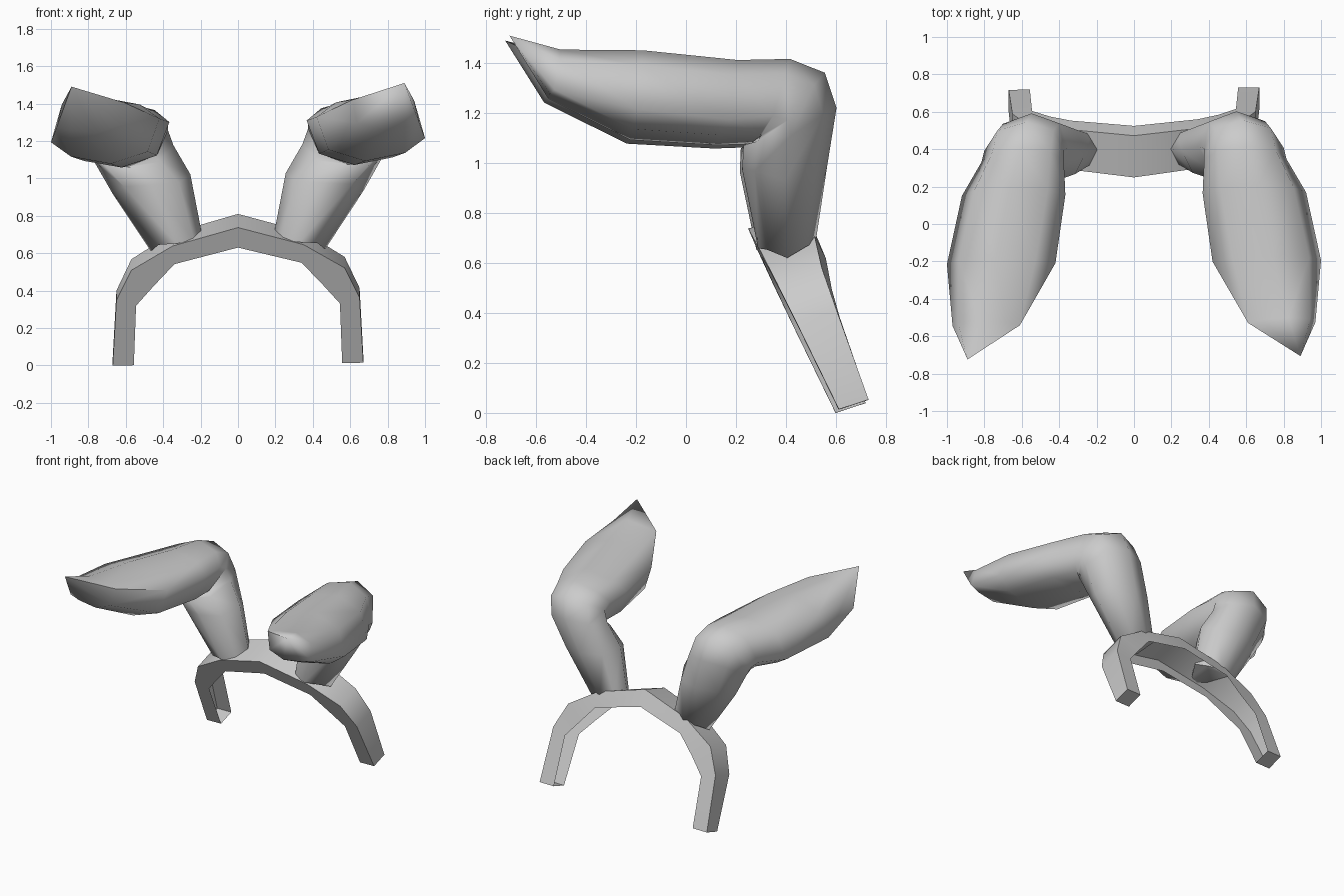
import bpy, bmesh
from math import sin, cos, tau, radians
from mathutils import Vector

if "Cube" in bpy.data.objects:
    bpy.data.objects.remove(bpy.data.objects["Cube"])

grey = bpy.data.materials.new("light_grey")
grey.use_nodes = True
color = (0.6, 0.6, 0.6, 1)
grey.diffuse_color = color
grey.node_tree.nodes["Principled BSDF"].inputs["Base Color"].default_value = color


def loft(name, rings, open_side=None):
    """Skin a list of equal-length point rings and close both ends."""
    bm = bmesh.new()
    loops = []
    for ring in rings:
        # the whole model leans very slightly to one side
        loops.append([bm.verts.new((p[0], p[1] + 0.01 * p[0], p[2] + 0.011 * p[0]))
                      for p in ring])
    n = len(loops[0])
    skipped = []
    for a, b in zip(loops, loops[1:]):
        for i in range(n):
            j = (i + 1) % n
            face = bm.faces.new((a[i], a[j], b[j], b[i]))
            if i == open_side:
                skipped.append(face)
    bm.faces.new(loops[0])
    bm.faces.new(loops[-1])
    bmesh.ops.recalc_face_normals(bm, faces=bm.faces[:])
    bmesh.ops.delete(bm, geom=skipped, context='FACES')
    bmesh.ops.remove_doubles(bm, verts=bm.verts[:], dist=0.001)
    mesh = bpy.data.meshes.new(name)
    bm.to_mesh(mesh)
    bm.free()
    mesh.materials.append(grey)
    obj = bpy.data.objects.new(name, mesh)
    bpy.context.collection.objects.link(obj)
    bpy.ops.object.select_all(action='DESELECT')
    obj.select_set(True)
    bpy.context.view_layer.objects.active = obj
    bpy.ops.object.shade_smooth_by_angle(angle=radians(75))
    return obj


# Headband: a tilted, narrowing arch, hollow and open on its inner side
# outer x, outer z, inner x, inner z, width
arch = [(0, .737, 0, .63, .235), (.35, .642, .34, .545, .225), (.57, .515, .45, .43, .19),
        (.65, .355, .545, .325, .168), (.67, .007, .557, .007, .125)]


def band_section(row, side):
    xo, zo, xi, zi, width = row
    across = Vector((0, .95, .31)) * width
    outer = Vector((side * xo, .25 + (.735 - zo) * .488, zo))
    inner = Vector((side * xi, .25 + (.735 - zi) * .488, zi))
    return [outer, outer + across, inner + across, inner]


loft("headband", [band_section(r, -1) for r in reversed(arch)]
     + [band_section(r, 1) for r in arch[1:]], open_side=2)

# Ears: eight-sided sections rising from the band, bending and drooping forward
# inner x, outer x, lower (y, z), upper (y, z), drop toward the outside, lean of the top
sections = [
    (.195, .465, (.285, .655), (.515, .675), .05, 0),
    (.255, .67, (.22, .97), (.56, .98), .05, 0),
    (.345, .77, (.225, 1.065), (.597, 1.215), .04, -.01),
    (.375, .8, (.25, 1.07), (.55, 1.355), .05, -.01),
    (.375, .815, (.27, 1.07), (.41, 1.41), .06, .01),
    (.367, .92, (.12, 1.065), (.2, 1.405), .07, .02),
    (.42, 1.0, (-.23, 1.085), (-.18, 1.443), .06, .03),
    (.61, .97, (-.56, 1.25), (-.51, 1.445), .065, .035),
    (.89, .89, (-.715, 1.5), (-.715, 1.5), 0, 0),
]


def ear_ring(section, side, count=8):
    x0, x1, low, high, drop, lean = section
    ring = []
    for k in range(count):
        c, s = cos(tau * k / count), sin(tau * k / count)
        t = (1 + s) / 2
        ring.append((side * (x0 + (x1 - x0) * (1 + c) / 2 + lean * s),
                     low[0] + (high[0] - low[0]) * t,
                     low[1] + (high[1] - low[1]) * t - drop * c ** 5))
    return ring


for name, side in (("left_ear", 1), ("right_ear", -1)):
    loft(name, [ear_ring(s, side) for s in sections])
